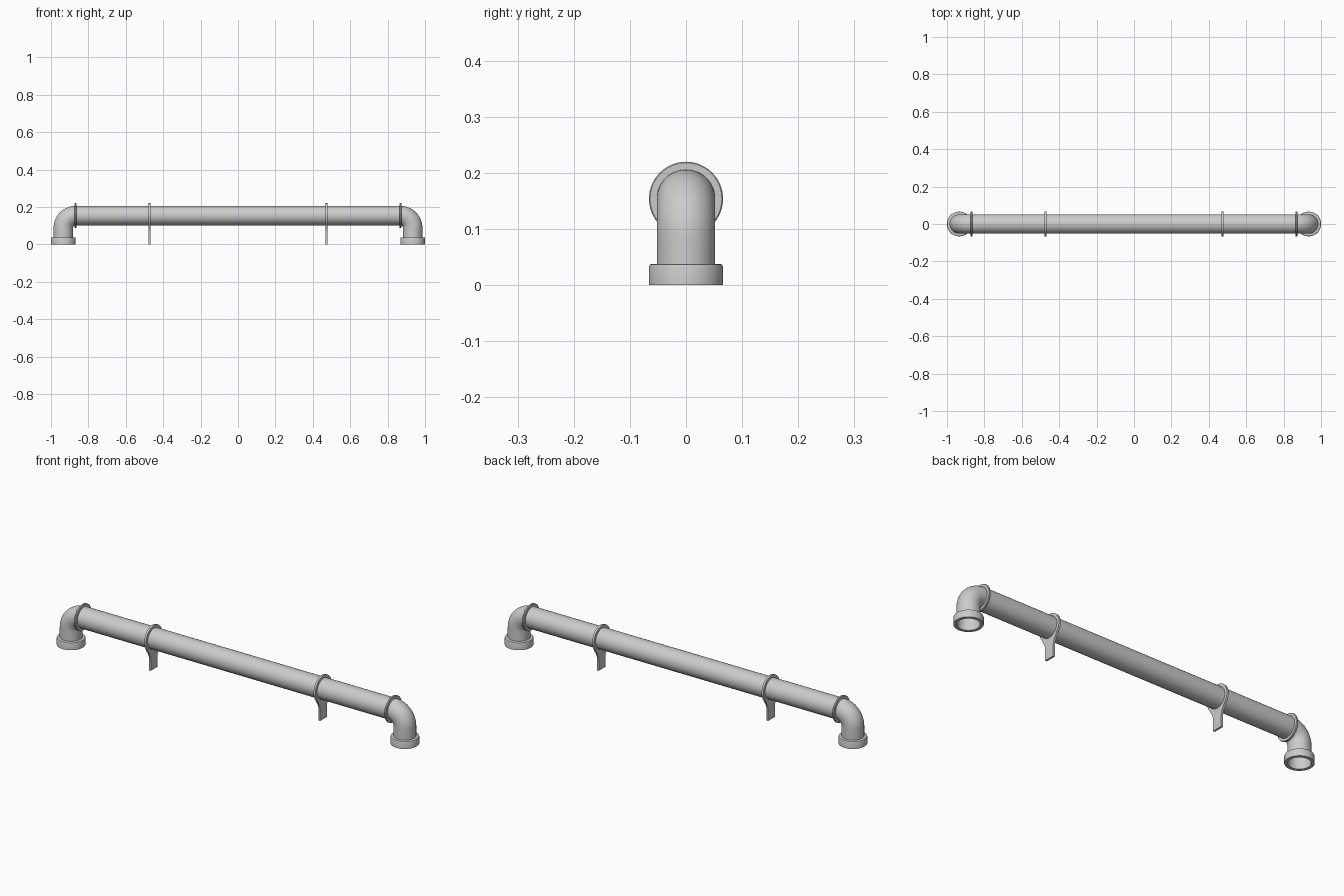
import bpy, bmesh
from math import sin, cos, pi, radians
from mathutils import Vector

if "Cube" in bpy.data.objects:
    bpy.data.objects.remove(bpy.data.objects["Cube"])

N = 48            # sides around every pipe
R = 0.052         # pipe radius
Z = 0.154         # pipe axis height
XV = 0.934        # axis of the vertical outlets
BEND = 0.066      # elbow bend radius
XF = XV - BEND    # joint between straight pipe and elbow


def finish(name, bm, angle=35):
    bmesh.ops.recalc_face_normals(bm, faces=bm.faces)
    me = bpy.data.meshes.new(name)
    bm.to_mesh(me)
    bm.free()
    ob = bpy.data.objects.new(name, me)
    bpy.context.collection.objects.link(ob)
    bpy.ops.object.select_all(action='DESELECT')
    ob.select_set(True)
    bpy.context.view_layer.objects.active = ob
    bpy.ops.object.shade_smooth_by_angle(angle=radians(angle))
    return ob


def skin(name, sections, closed=False):
    """Bridge rings given as (centre, direction in the xz plane, radius)."""
    bm = bmesh.new()
    side = Vector((0, 1, 0))
    rings = []
    for c, d, r in sections:
        up = d.cross(side)
        rings.append([bm.verts.new(c + r * (cos(2 * pi * i / N) * side + sin(2 * pi * i / N) * up))
                      for i in range(N)])
    pairs = list(zip(rings, rings[1:])) + ([(rings[-1], rings[0])] if closed else [])
    for a, b in pairs:
        for i in range(N):
            j = (i + 1) % N
            bm.faces.new((a[i], a[j], b[j], b[i]))
    return finish(name, bm)


def lathe(name, base, axis, profile):
    """Closed ring from (radius, distance along axis) points."""
    return skin(name, [(base + axis * h, axis, r) for r, h in profile], closed=True)


def clamp(name, x):
    """Thin plate: ring around the pipe with a flared leg to the ground."""
    half = [(0.027, -Z), (0.027, -0.095), (0.030, -0.080), (0.036, -0.067), (0.044, -0.056)]
    arc = [(0.066 * sin(a), -0.066 * cos(a))
           for a in (radians(50 + 260 * i / 40) for i in range(41))]
    outer = half + arc + [(-y, z) for y, z in reversed(half)]
    t = 0.005
    bm = bmesh.new()
    loops = []
    for dx in (-t, t):
        out = [bm.verts.new((x + dx, y, Z + z)) for y, z in outer]
        inn = []
        for y, z in outer:
            v = Vector((y, z)).normalized() * (R - 0.0005)
            inn.append(bm.verts.new((x + dx, v.x, Z + v.y)))
        loops.append((out, inn))
    (o0, i0), (o1, i1) = loops
    n = len(outer)
    for k in range(n):
        m = (k + 1) % n
        for a, b in ((o0, i0), (o1, i1), (o0, o1), (i0, i1)):
            bm.faces.new((a[k], a[m], b[m], b[k]))
    return finish(name, bm)


# straight pipe
X = Vector((1, 0, 0))
skin("main_pipe", [(Vector((x, 0, Z)), X, R) for x in (-XF, XF)])

for s, label in ((-1, "left"), (1, "right")):
    # elbow turning down to the outlet
    secs = []
    for i in range(17):
        a = pi / 2 * i / 16
        c = Vector((s * (XF + BEND * sin(a)), 0, Z - BEND + BEND * cos(a)))
        secs.append((c, Vector((s * cos(a), 0, -sin(a))), R))
    secs.append((Vector((s * XV, 0, 0.02)), Vector((0, 0, -1)), R))
    skin(label + "_elbow", secs)

    # socket collar at the outlet
    lathe(label + "_socket", Vector((s * XV, 0, 0)), Vector((0, 0, 1)),
          [(0.051, 0), (0.066, 0), (0.066, 0.032), (0.0645, 0.0365), (0.061, 0.038), (0.051, 0.038)])

    # thin flange where elbow meets pipe
    lathe(label + "_flange", Vector((s * XF, 0, Z)), X,
          [(0.051, -0.005), (0.064, -0.005), (0.066, -0.003), (0.066, 0.003), (0.064, 0.005), (0.051, 0.005)])

    # supporting clamp
    clamp(label + "_clamp", s * 0.474)
